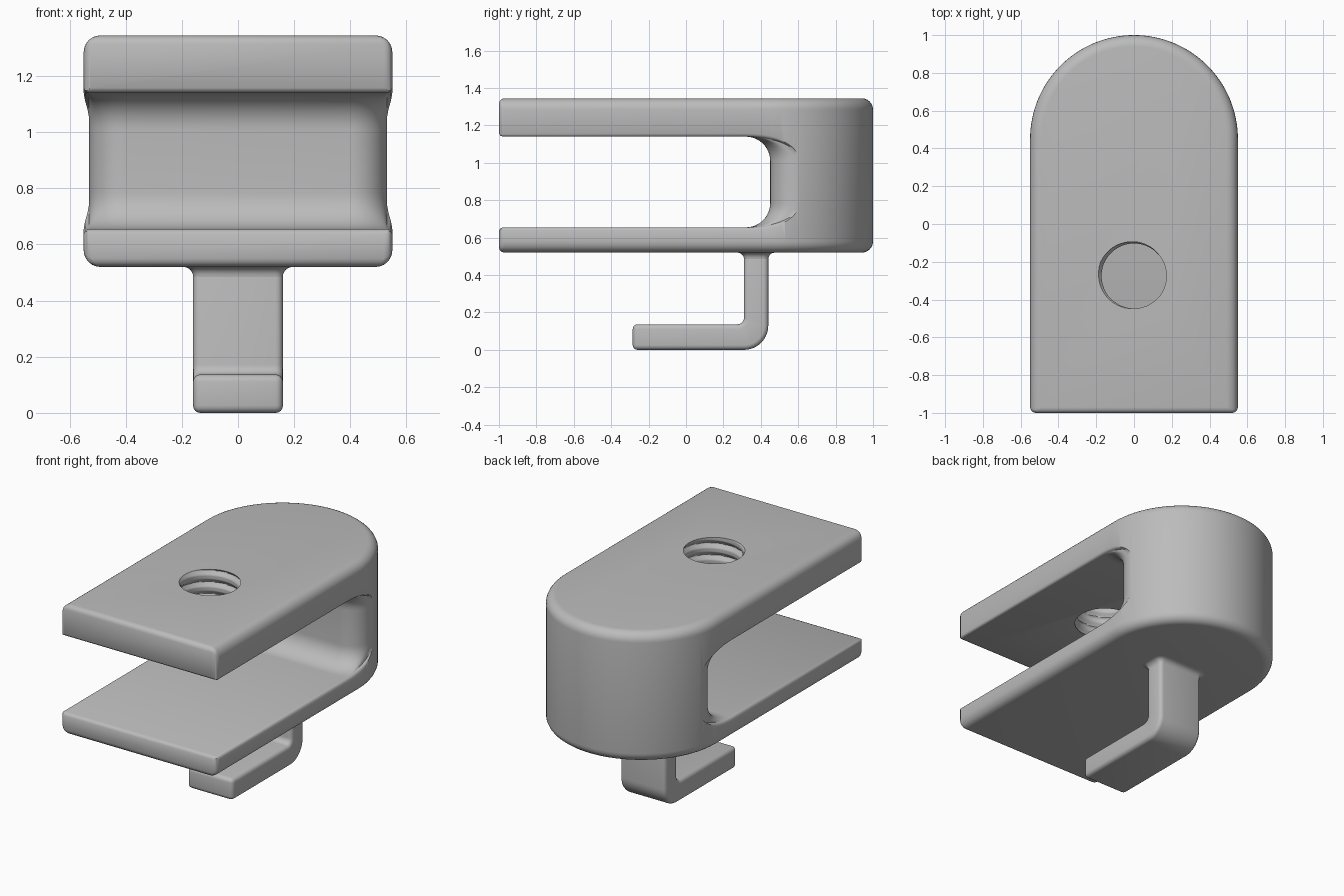
import bpy, bmesh
from math import sin, cos, pi, sqrt, radians

cube = bpy.data.objects.get("Cube")
if cube:
    bpy.data.objects.remove(cube)

grey = bpy.data.materials.new("plain grey")
grey.use_nodes = True
COLOUR = (0.5, 0.5, 0.5, 1)
grey.diffuse_color = COLOUR
grey.node_tree.nodes["Principled BSDF"].inputs["Base Color"].default_value = COLOUR


def loft(name, rings):
    """Closed solid through rings of equal point count."""
    bm = bmesh.new()
    rows = [[bm.verts.new(p) for p in ring] for ring in rings]
    n = len(rows[0])
    for a, b in zip(rows, rows[1:]):
        for i in range(n):
            j = (i + 1) % n
            bm.faces.new((a[i], a[j], b[j], b[i]))
    bm.faces.new(rows[0][::-1])
    bm.faces.new(rows[-1])
    bmesh.ops.recalc_face_normals(bm, faces=bm.faces)
    mesh = bpy.data.meshes.new(name)
    bm.to_mesh(mesh)
    bm.free()
    mesh.materials.append(grey)
    ob = bpy.data.objects.new(name, mesh)
    bpy.context.collection.objects.link(ob)
    return ob


def arc(cx, cy, r, start, end, n):
    steps = [radians(start + (end - start) * i / n) for i in range(n + 1)]
    return [(cx + r * cos(a), cy + r * sin(a)) for a in steps]


def apply(ob, kind, **settings):
    mod = ob.modifiers.new(kind, kind)
    for key, value in settings.items():
        setattr(mod, key, value)
    bpy.context.view_layer.objects.active = ob
    bpy.ops.object.modifier_apply(modifier=mod.name)


def cut(ob, cutter):
    cutter.hide_render = True
    apply(ob, "BOOLEAN", operation="DIFFERENCE", object=cutter, solver="EXACT")
    bpy.data.objects.remove(cutter)


def smooth(ob):
    bpy.ops.object.select_all(action="DESELECT")
    ob.select_set(True)
    bpy.context.view_layer.objects.active = ob
    bpy.ops.object.shade_smooth_by_angle(angle=radians(35))


# Body: straight front, half-round back, softer rim along sides than at front
R, YC, LOW, HIGH = 0.55, 0.45, 0.52, 1.345
outline = [(-R, -1), (R, -1)] + arc(0, YC, R, 0, 180, 64)
body = loft("clamp_body", [[(x, y, z) for x, y in outline] for z in (LOW, HIGH)])
bm = bmesh.new()
bm.from_mesh(body.data)
weight = bm.edges.layers.float.new("bevel_weight_edge")
for e in bm.edges:
    a, b = (v.co for v in e.verts)
    if a.y < -0.9 and b.y < -0.9:
        e[weight] = 0.5
    elif abs(a.z - b.z) < 0.01:
        e[weight] = 1
bm.to_mesh(body.data)
bm.free()
apply(body, "BEVEL", limit_method="WEIGHT", width=0.06, segments=6)

# Slot: rounded inner corners, end wall rounding out to the sides, soft lips
MID, HALF, CORNER, FLARE = 0.8975, 0.2425, 0.13, 0.13
bend = YC - CORNER
top = [(-1.2, HALF + 0.018), (-1, HALF + 0.018), (-0.993, HALF + 0.006), (-0.98, HALF)]
top += arc(bend, HALF - CORNER, CORNER, 90, 0, 12)
profile = top + [(y, -z) for y, z in reversed(top)]
centre = sqrt(R * R - 2 * R * FLARE)
half = [(0, YC)] + arc(centre, YC + FLARE, FLARE, -90, -2, 14)
half += [(0.5315, 0.61), (0.54, 0.625), (0.545, 0.63), (0.55, 0.64), (0.6, 0.64)]
stations = [(-x, y) for x, y in reversed(half[1:])] + half
rings = []
for x, end in stations:
    stretch = (end - bend) / CORNER
    t = min(max((abs(x) - 0.53) / 0.02, 0), 1)
    lip = 1 + 0.07 * (1 - sqrt(1 - t * t))
    rings.append([(x, y if y < bend else bend + (y - bend) * stretch, MID + z * lip)
                  for y, z in profile])
cut(body, loft("slot_cutter", rings))

# Threaded hole through the upper plate
PITCH, SEG = 0.075, 48
rings = []
for k in range(61):
    z = 1.08 + 0.3 * k / 60
    ring = []
    for i in range(SEG):
        phase = (z / PITCH - i / SEG) % 1
        r = 0.172 + 0.02 * max(0, 1 - abs(phase - 0.5) * 3)
        a = 2 * pi * i / SEG
        ring.append((r * cos(a), -0.275 + r * sin(a), z))
    rings.append(ring)
cut(body, loft("thread_cutter", rings))
smooth(body)

# Hook: L-shaped strap below the body
W, FRONT, BACK, LEG, ARM = 0.16, -0.285, 0.44, 0.31, 0.137
side = [(FRONT, 0)] + arc(BACK - 0.13, 0.13, 0.13, -90, 0, 10) + [(BACK, 0.56), (LEG, 0.56)]
side += arc(LEG - 0.035, ARM + 0.035, 0.035, 0, -90, 6) + [(FRONT, ARM)]
hook = loft("hook", [[(x, y, z) for y, z in side] for x in (-W, W)])
apply(hook, "BEVEL", limit_method="ANGLE", angle_limit=radians(50), width=0.026, segments=4)
smooth(hook)

# Fillet where the hook meets the body
rings = []
for i in range(7):
    a = pi / 2 * i / 6
    grow, z = 0.035 * (1 - cos(a)), LOW - 0.035 + 0.035 * sin(a)
    ring, r = [], 0.026 + grow
    hx, hy = W + grow - r, (BACK - LEG) / 2 + grow - r
    for q, (sx, sy) in enumerate([(1, 1), (-1, 1), (-1, -1), (1, -1)]):
        ring += [(x, y, z) for x, y in
                 arc(sx * hx, (LEG + BACK) / 2 + sy * hy, r, 90 * q, 90 * q + 90, 5)]
    rings.append(ring)
rings.append([(x, y, LOW + 0.02) for x, y, z in rings[-1]])
smooth(loft("hook_fillet", rings))
